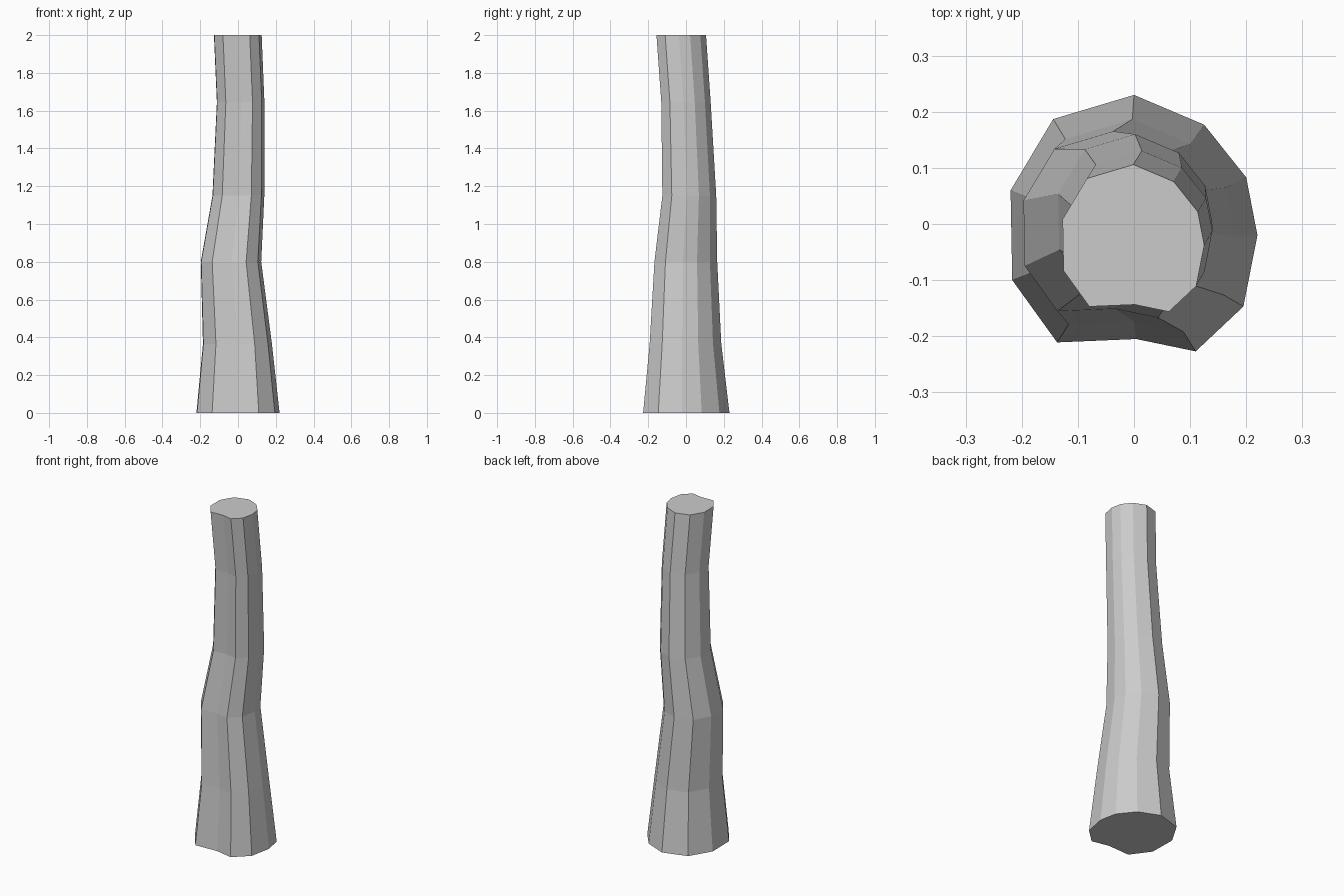
import bpy, bmesh

if "Cube" in bpy.data.objects:
    bpy.data.objects.remove(bpy.data.objects["Cube"])

# Irregular eleven-sided cross-section at the base
profile = [(0, .23), (-.144, .187), (-.22, .06), (-.217, -.1), (-.137, -.211),
           (.004, -.205), (.11, -.227), (.195, -.147), (.22, -.02),
           (.2, .083), (.125, .177)]

# Spine of the trunk: height, centre x, centre y, scale of the profile
spine = [(0, 0, 0, 1), (.365, -.003, -.004, .83), (.8, -.037, -.002, .727),
         (1.15, .002, .0165, .624), (1.645, .014, -.001, .572), (2, -.001, -.026, .574)]

bm = bmesh.new()
rings = [[bm.verts.new((cx + s * x, cy + s * y, z)) for x, y in profile]
         for z, cx, cy, s in spine]

# Side panels
n = len(profile)
for low, high in zip(rings, rings[1:]):
    for i in range(n):
        j = (i + 1) % n
        bm.faces.new((low[i], low[j], high[j], high[i]))

# End caps
bm.faces.new(rings[0][::-1])
bm.faces.new(rings[-1])
bmesh.ops.recalc_face_normals(bm, faces=bm.faces)

mesh = bpy.data.meshes.new("trunk")
bm.to_mesh(mesh)
bm.free()
trunk = bpy.data.objects.new("trunk", mesh)
bpy.context.collection.objects.link(trunk)
